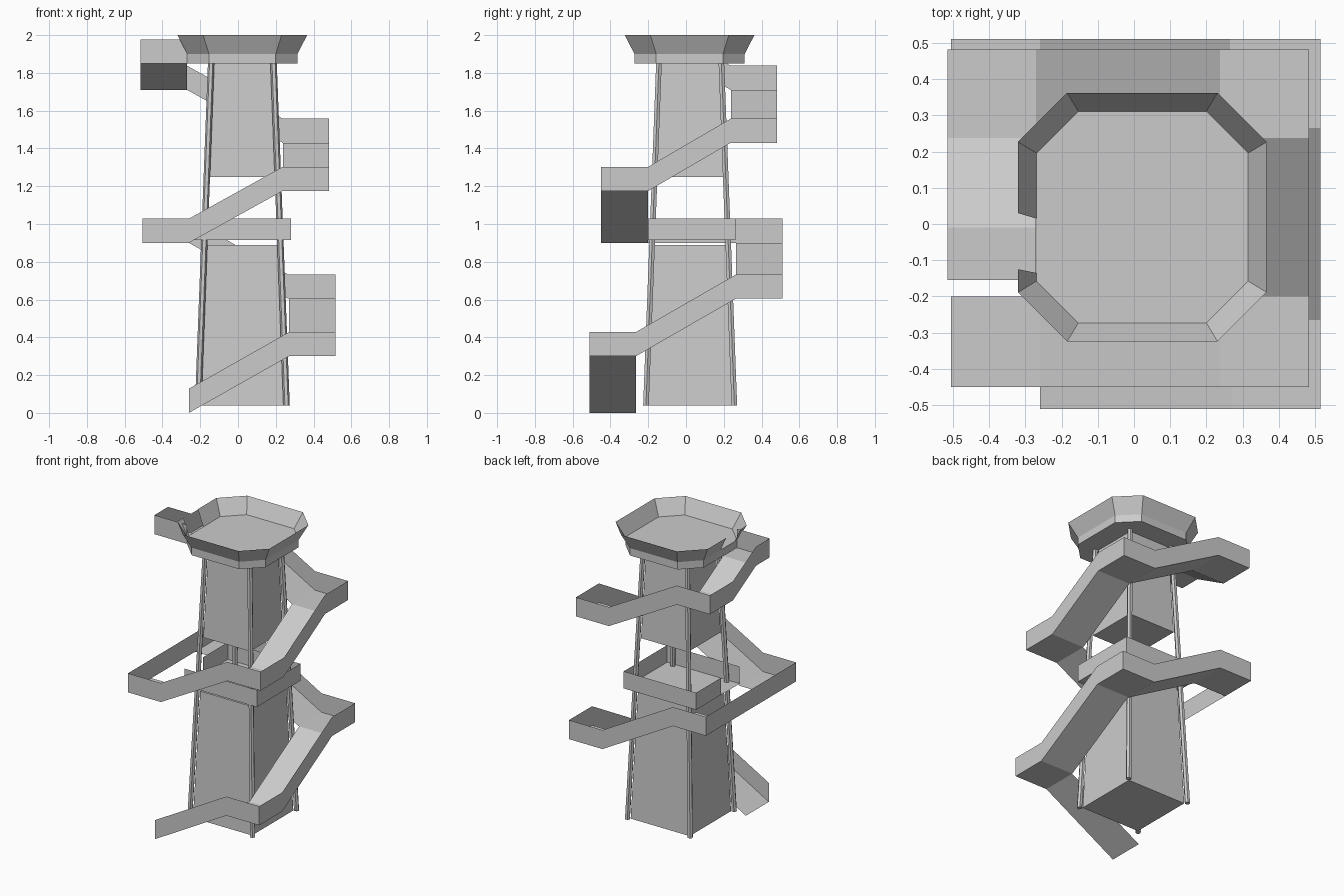
import bpy, math

if "Cube" in bpy.data.objects:
    bpy.data.objects.remove(bpy.data.objects["Cube"])

CX, CY = 0.023, 0.022
grey = bpy.data.materials.new("stone_grey")
grey.diffuse_color = (0.6, 0.6, 0.6, 1)
grey.use_nodes = True
grey.node_tree.nodes["Principled BSDF"].inputs["Base Color"].default_value = grey.diffuse_color


def make(name, verts, faces):
    me = bpy.data.meshes.new(name)
    me.from_pydata(verts, [], faces)
    me.update()
    me.materials.append(grey)
    ob = bpy.data.objects.new(name, me)
    bpy.context.collection.objects.link(ob)
    return ob


def loft(name, lower, upper, bottom=True, top=True):
    """Closed solid between two matching rings."""
    n = len(lower)
    faces = [(i, (i + 1) % n, n + (i + 1) % n, n + i) for i in range(n)]
    if bottom:
        faces.append(tuple(reversed(range(n))))
    if top:
        faces.append(tuple(range(n, 2 * n)))
    return make(name, lower + upper, faces)


def square(h, z):
    return [(CX + sx * h, CY + sy * h, z) for sx, sy in ((-1, -1), (1, -1), (1, 1), (-1, 1))]


def wall(name, path, height):
    """Thin wall standing on a path of 3D points."""
    n = len(path)
    top = [(x, y, z + height) for x, y, z in path]
    make(name, path + top, [(i, i + 1, n + i + 1, n + i) for i in range(n - 1)])


def floor(name, x0, x1, y0, y1, z0, z1=None, axis="x"):
    """Rectangular floor, rising from z0 to z1 along an axis."""
    z1 = z0 if z1 is None else z1
    za, zb = (z1, z0) if axis == "x" else (z0, z1)
    make(name, [(x0, y0, z0), (x1, y0, za), (x1, y1, z1), (x0, y1, zb)], [(0, 1, 2, 3)])


# tapered tower blocks
def block_half(z):
    return 0.22 + (0.152 - 0.22) * (z - 0.04) / 1.81


for name, a, b in (("lower_tower", 0.04, 0.89), ("upper_tower", 1.25, 1.85)):
    loft(name, square(block_half(a), a), square(block_half(b), b))

# leaning corner posts
for sx in (-1, 1):
    for sy in (-1, 1):
        rings = []
        for h, z in ((0.234, 0.04), (0.165, 1.86)):
            rings.append([(CX + sx * h + 0.017 * math.cos(math.pi * k / 3),
                           CY + sy * h + 0.017 * math.sin(math.pi * k / 3), z) for k in range(6)])
        loft("corner_post", *rings)

# octagonal top platform
def octagon(h, z):
    s = h * 0.605
    pts = ((-h, s), (-h, -s), (-s, -h), (s, -h), (h, -s), (h, s), (s, h), (-s, h))
    return [(CX + x, CY + y - 0.003, z) for x, y in pts]


loft("platform_base", octagon(0.292, 1.85), octagon(0.292, 1.90))

# flared parapet, with a doorway on the left side
lo, hi = octagon(0.292, 1.90), octagon(0.343, 2.0)
lo = [(lo[0][0], -0.135, 1.90)] + lo[1:] + [lo[0], (lo[0][0], 0.015, 1.90)]
hi = [(hi[0][0], -0.125, 2.0)] + hi[1:] + [hi[0], (hi[0][0], 0.03, 2.0)]
n = len(lo)
make("parapet", lo + hi, [(i, i + 1, n + i + 1, n + i) for i in range(n - 1)])

# middle balcony
floor("balcony_floor", -0.26, 0.28, -0.20, 0.263, 0.915)
wall("balcony_wall", [(-0.26, -0.20, 0.915), (0.28, -0.20, 0.915), (0.28, 0.263, 0.915),
                      (-0.26, 0.263, 0.915), (-0.26, 0.0, 0.915)], 0.115)

# outer wall winding round the tower
wall("ramp_wall", [
    (-0.26, -0.51, 0), (0.27, -0.51, 0.30), (0.515, -0.51, 0.30), (0.515, -0.265, 0.30),
    (0.515, 0.265, 0.605), (0.515, 0.51, 0.605), (0.265, 0.51, 0.605), (-0.26, 0.51, 0.90),
    (-0.505, 0.51, 0.90), (-0.505, -0.45, 0.90), (-0.26, -0.45, 0.90), (0.237, -0.45, 1.175),
    (0.483, -0.45, 1.175), (0.483, -0.20, 1.175), (0.483, 0.237, 1.43), (0.483, 0.482, 1.43),
    (0.237, 0.482, 1.43), (-0.27, 0.482, 1.71), (-0.515, 0.482, 1.71), (-0.515, 0.237, 1.71),
    (-0.515, -0.01, 1.85), (-0.515, -0.155, 1.85), (-0.27, -0.155, 1.85)], 0.128)

# lower ramp floors
floor("lower_front_ramp", -0.26, 0.27, -0.51, -0.265, 0, 0.30)
floor("lower_front_landing", 0.27, 0.515, -0.51, -0.265, 0.30)
floor("lower_right_ramp", 0.27, 0.515, -0.265, 0.265, 0.30, 0.605, "y")
floor("lower_back_landing", 0.265, 0.515, 0.265, 0.51, 0.605)
floor("lower_back_ramp", -0.26, 0.265, 0.265, 0.51, 0.90, 0.605)
floor("lower_left_landing", -0.505, -0.26, 0.265, 0.51, 0.90)

# upper ramp floors
floor("upper_start_landing", -0.505, -0.26, -0.45, -0.20, 0.90)
floor("upper_front_ramp", -0.26, 0.237, -0.45, -0.20, 0.90, 1.175)
floor("upper_front_landing", 0.237, 0.483, -0.45, -0.20, 1.175)
floor("upper_right_ramp", 0.237, 0.483, -0.20, 0.237, 1.175, 1.43, "y")
floor("upper_back_landing", 0.237, 0.483, 0.237, 0.482, 1.43)
floor("upper_back_ramp", -0.27, 0.237, 0.237, 0.482, 1.71, 1.43)
floor("upper_left_landing", -0.515, -0.27, 0.237, 0.482, 1.71)
floor("upper_left_ramp", -0.515, -0.27, -0.01, 0.237, 1.85, 1.71, "y")
floor("entrance_landing", -0.515, -0.27, -0.155, -0.01, 1.85)
